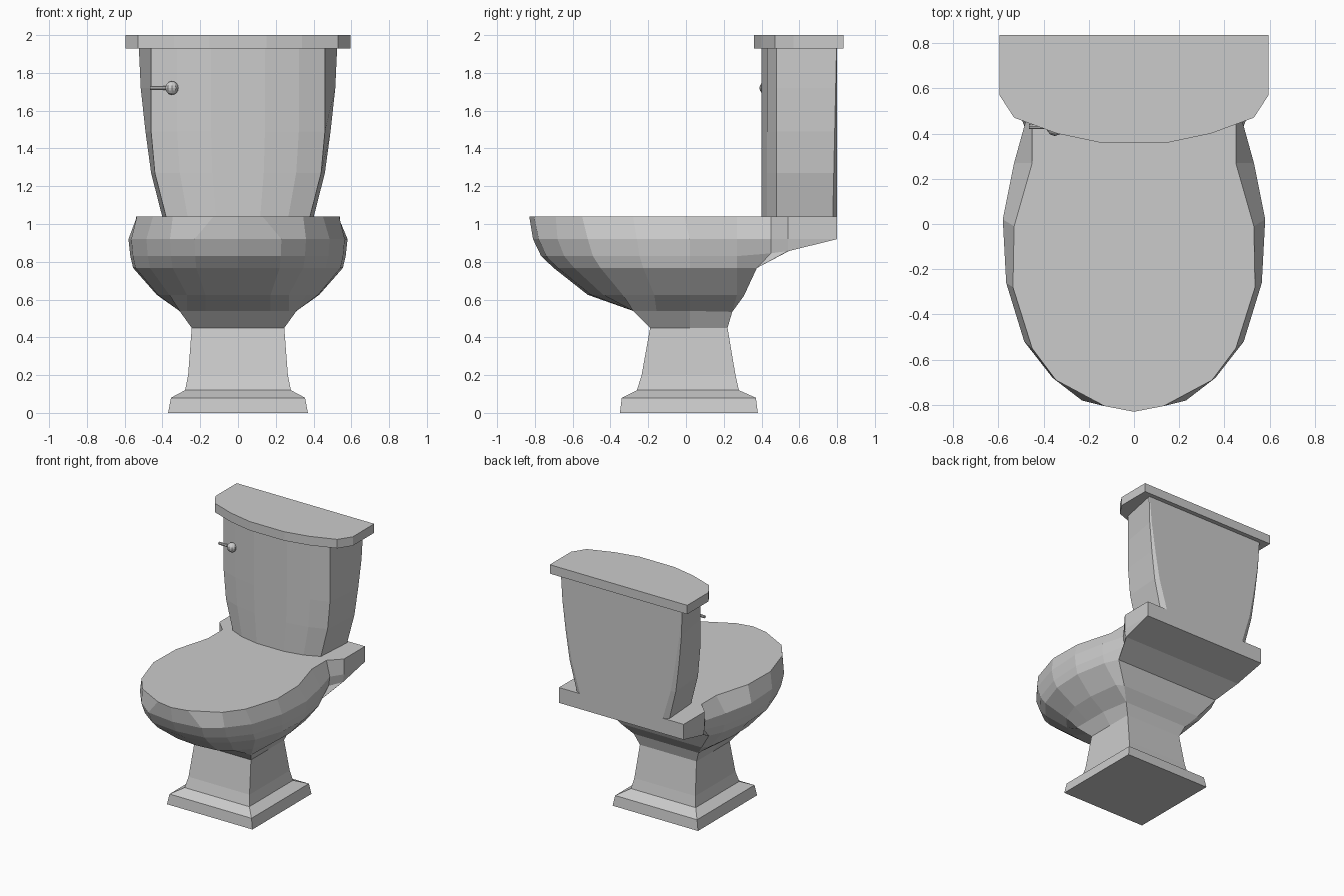
import bpy, bmesh

if "Cube" in bpy.data.objects:
    bpy.data.objects.remove(bpy.data.objects["Cube"])


def loft(name, rings):
    """Skin stacked half outlines (front to back, x >= 0), mirrored across x = 0."""
    bm = bmesh.new()
    loops = []
    for half in rings:
        left = [(-x, y, z) for x, y, z in reversed(half) if x > 0]
        loops.append([bm.verts.new(p) for p in half + left])
    for a, b in zip(loops, loops[1:]):
        n = len(a)
        for i in range(n):
            j = (i + 1) % n
            bm.faces.new((a[i], a[j], b[j], b[i]))
    bm.faces.new(loops[0][::-1])
    bm.faces.new(loops[-1])
    bmesh.ops.remove_doubles(bm, verts=bm.verts, dist=0.0005)
    bmesh.ops.recalc_face_normals(bm, faces=bm.faces)
    mesh = bpy.data.meshes.new(name)
    bm.to_mesh(mesh)
    bm.free()
    obj = bpy.data.objects.new(name, mesh)
    bpy.context.collection.objects.link(obj)
    return obj


# Square stepped pedestal: half width, front y, back y, height
pedestal = [(.37, -.35, .38, 0), (.355, -.34, .37, .08), (.28, -.26, .28, .12),
            (.264, -.235, .262, .2), (.245, -.19, .22, .45)]
loft("pedestal", [[(w, f, z), (w, b, z)] for w, f, b, z in pedestal])

# Bowl: the widest outline is scaled and clipped towards the square neck
rim = [(0, -.81), (.23, -.78), (.36, -.68), (.485, -.52), (.565, -.26),
       (.58, .02), (.53, .27), (.48, .45), (.54, .54), (.54, .80)]
top = [(0, -.83), (.13, -.805), (.345, -.69), (.45, -.55), (.535, -.28),
       (.53, -.01), (.45, .27), (.45, .45), (.54, .54), (.54, .80)]


def bowl_ring(sx, sy, width, front, back, back_width, zf, zb):
    ring = []
    for x, y in rim:
        px = min(x * sx, width)
        py = max(y * sy, front) if y < 0 else min(y, back)
        if y >= back:
            px = min(px, back_width)
        ring.append((px, py, zb if y >= back else zf))
    return ring


bowl = [bowl_ring(.75, .64, .245, -.19, .22, .245, .45, .45),
        bowl_ring(.75, .60, .31, -.28, .245, .28, .54, .535),
        bowl_ring(.75, .645, .43, -.52, .307, .35, .625, .62),
        bowl_ring(.96, .87, .555, -.70, .375, .46, .767, .767),
        bowl_ring(.985, .948, .57, -.767, .545, .53, .83, .857),
        [(x, y, .92) for x, y in rim],
        [(x, y, 1.04) for x, y in top]]
# the shelf underside needs its step edge lifted to the right height
bowl[4][7] = (.47, .45, .845)
bowl[4][8] = (.53, .54, .857)
loft("bowl_and_seat", bowl)

# Tank: bowed front, tapering down
tank = []
for w, z in [(.40, 1.035), (.46, 1.27), (.49, 1.49), (.515, 1.72), (.525, 1.935)]:
    t = (1.935 - z) / .9
    c = min(.46, w - .02)
    tank.append([(c * .31, .40, z), (c * .7, .43, z), (c, .48, z),
                 (w, .80 - .02 * t - .003, z), (w - .04 * t - .003, .80, z)])
loft("tank", tank)

# Lid slab
lid = [(.15, .36), (.34, .40), (.53, .47), (.595, .57), (.595, .835)]
loft("tank_lid", [[(x, y, z) for x, y in lid] for z in (1.93, 2.0)])

# Flush lever: knob and thin arm
bpy.ops.mesh.primitive_uv_sphere_add(segments=10, ring_count=8, radius=.036,
                                     location=(-.35, .425, 1.72))
bpy.context.object.name = "flush_knob"
bpy.ops.mesh.primitive_cylinder_add(vertices=8, radius=.011, depth=.12,
                                    location=(-.405, .43, 1.72),
                                    rotation=(0, 1.5708, 0))
bpy.context.object.name = "flush_arm"
